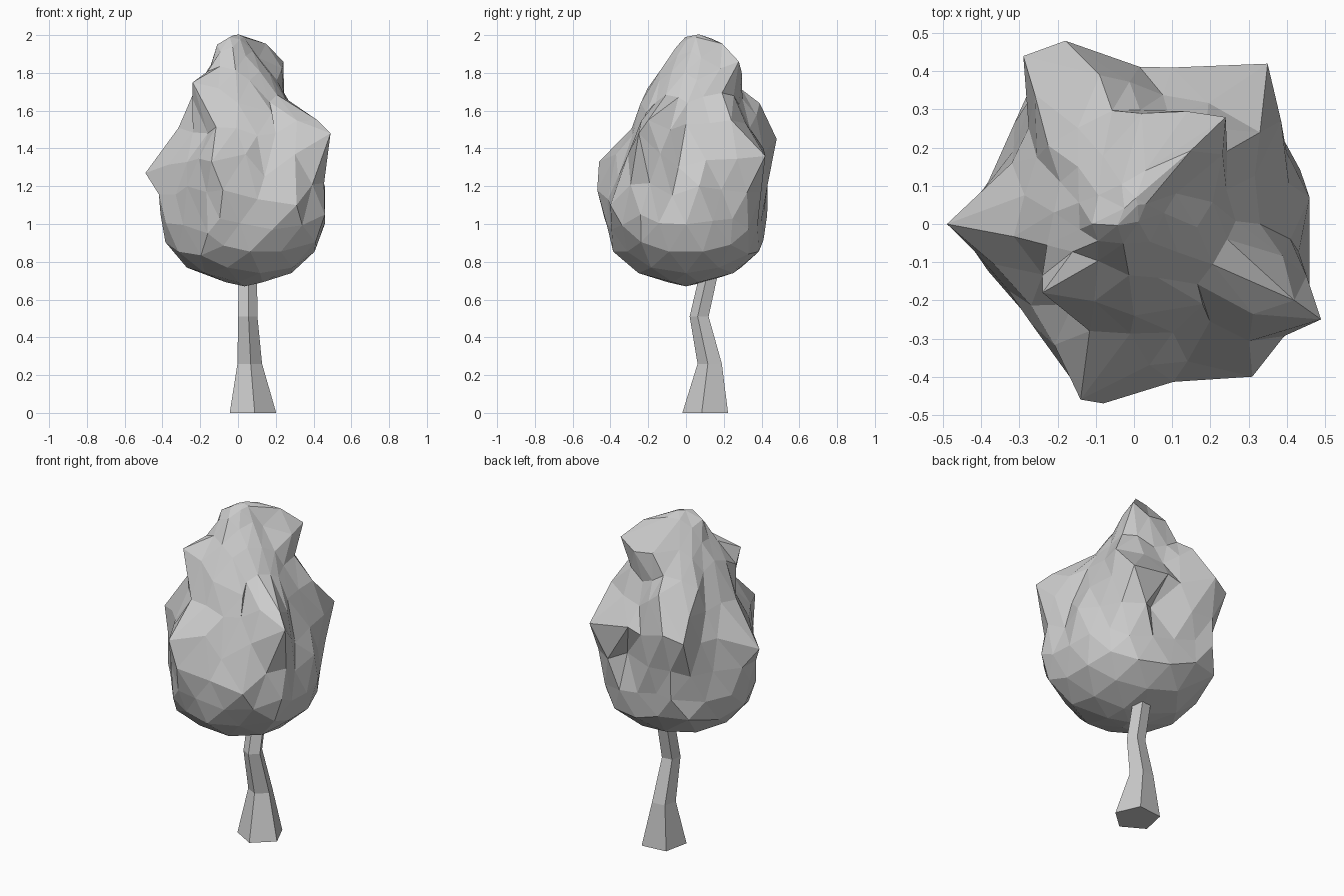
import bpy, bmesh, math, random
from mathutils import Vector

if "Cube" in bpy.data.objects:
    bpy.data.objects.remove(bpy.data.objects["Cube"])

random.seed(4)


def add_object(name, bm):
    bmesh.ops.recalc_face_normals(bm, faces=bm.faces)
    mesh = bpy.data.meshes.new(name)
    bm.to_mesh(mesh)
    bm.free()
    obj = bpy.data.objects.new(name, mesh)
    bpy.context.collection.objects.link(obj)
    return obj


def lerp_profile(profile, z):
    for (z0, r0), (z1, r1) in zip(profile, profile[1:]):
        if z <= z1:
            return r0 + (r1 - r0) * max(0, z - z0) / (z1 - z0)
    return profile[-1][1]


def gap(a, b):
    # distance that counts height less, so clumps become upright ridges
    d = a - b
    return Vector((d.x, d.y, d.z * 0.6)).length


# Trunk: bent five-sided loft (x, y, z, radius)
bm = bmesh.new()
rings = []
for x, y, z, r in [(0.075, 0.11, 0, 0.13), (0.06, 0.13, 0.26, 0.069),
                   (0.05, 0.073, 0.51, 0.054), (0.05, 0.125, 0.74, 0.052),
                   (0.05, 0.13, 0.9, 0.04)]:
    rings.append([bm.verts.new((x + r * math.cos(a), y + r * math.sin(a), z))
                  for a in (math.radians(-84 + 72 * i) for i in range(5))])
for lo, hi in zip(rings, rings[1:]):
    for i in range(5):
        j = (i + 1) % 5
        bm.faces.new((lo[i], lo[j], hi[j], hi[i]))
bm.faces.new(rings[0][::-1])
bm.faces.new(rings[-1])
add_object("trunk", bm)

# Crown: icosphere fitted to an egg profile (z, radius)
profile = [(0.67, 0), (0.71, 0.2), (0.78, 0.325), (0.88, 0.395), (1.05, 0.42),
           (1.3, 0.39), (1.45, 0.345), (1.6, 0.275), (1.75, 0.20),
           (1.9, 0.11), (1.96, 0.06), (2.0, 0)]
bm = bmesh.new()
bmesh.ops.create_icosphere(bm, subdivisions=3, radius=1)
for v in bm.verts:
    n = v.co.copy()
    z = 1.335 + 0.665 * n.z
    flat = Vector((n.x, n.y, 0))
    flat = flat.normalized() if flat.length > 1e-4 else flat
    r = lerp_profile(profile, z) + random.uniform(-0.012, 0.012)
    shift_x = 0.035 if z < 1.6 else 0.01
    v.co = flat * r + Vector((shift_x, 0.06 * max(0, z - 1.1), z))

# Leaf clumps and hollows: pull the closest free vertex and its surroundings
pulls = [
    # top
    (0.01, 0.05, 2.0), (-0.11, 0.0, 1.95), (0.03, 0.14, 1.98),
    (0.11, 0.08, 1.88),
    # left and right clumps
    (-0.49, 0.0, 1.27), (-0.41, -0.02, 1.05), (0.49, -0.25, 1.48),
    (0.46, -0.24, 1.05), (0.42, -0.20, 1.55), (0.18, -0.21, 1.59),
    (0.33, 0.0, 1.53), (0.46, 0.07, 1.2), (0.31, -0.40, 1.1),
    # front clump
    (-0.14, -0.46, 1.33), (-0.08, -0.47, 1.18), (0.04, -0.37, 1.37),
    # upper clumps
    (-0.24, -0.18, 1.75), (0.0, -0.24, 1.64), (-0.21, 0.03, 1.74),
    (0.24, 0.28, 1.86), (0.02, 0.29, 1.82),
    # back clumps
    (0.35, 0.42, 1.36), (-0.18, 0.48, 1.45), (-0.29, 0.44, 1.41),
    (-0.20, 0.43, 1.05), (0.10, 0.41, 1.40), (-0.09, 0.39, 1.64),
    (0.33, 0.24, 1.55), (-0.26, 0.34, 1.53),
    # lower rim
    (-0.27, 0.36, 0.92), (0.31, 0.33, 0.97), (-0.16, -0.39, 0.95),
    # hollows
    (0.41, -0.04, 1.3), (0.16, 0.33, 1.2), (-0.32, 0.16, 1.35),
    (-0.27, -0.26, 1.2), (0.14, -0.36, 1.25), (-0.16, -0.21, 1.48),
]
pinned = set()
reach = 0.17
for target in map(Vector, pulls):
    free = [v for v in bm.verts if v not in pinned]
    grab = min(free, key=lambda v: (v.co - target).length)
    origin = grab.co.copy()
    move = target - origin
    for v in free:
        w = max(0, 1 - gap(v.co, origin) / reach)
        v.co += move * w
    grab.co = target
    pinned.add(grab)
add_object("crown", bm)
